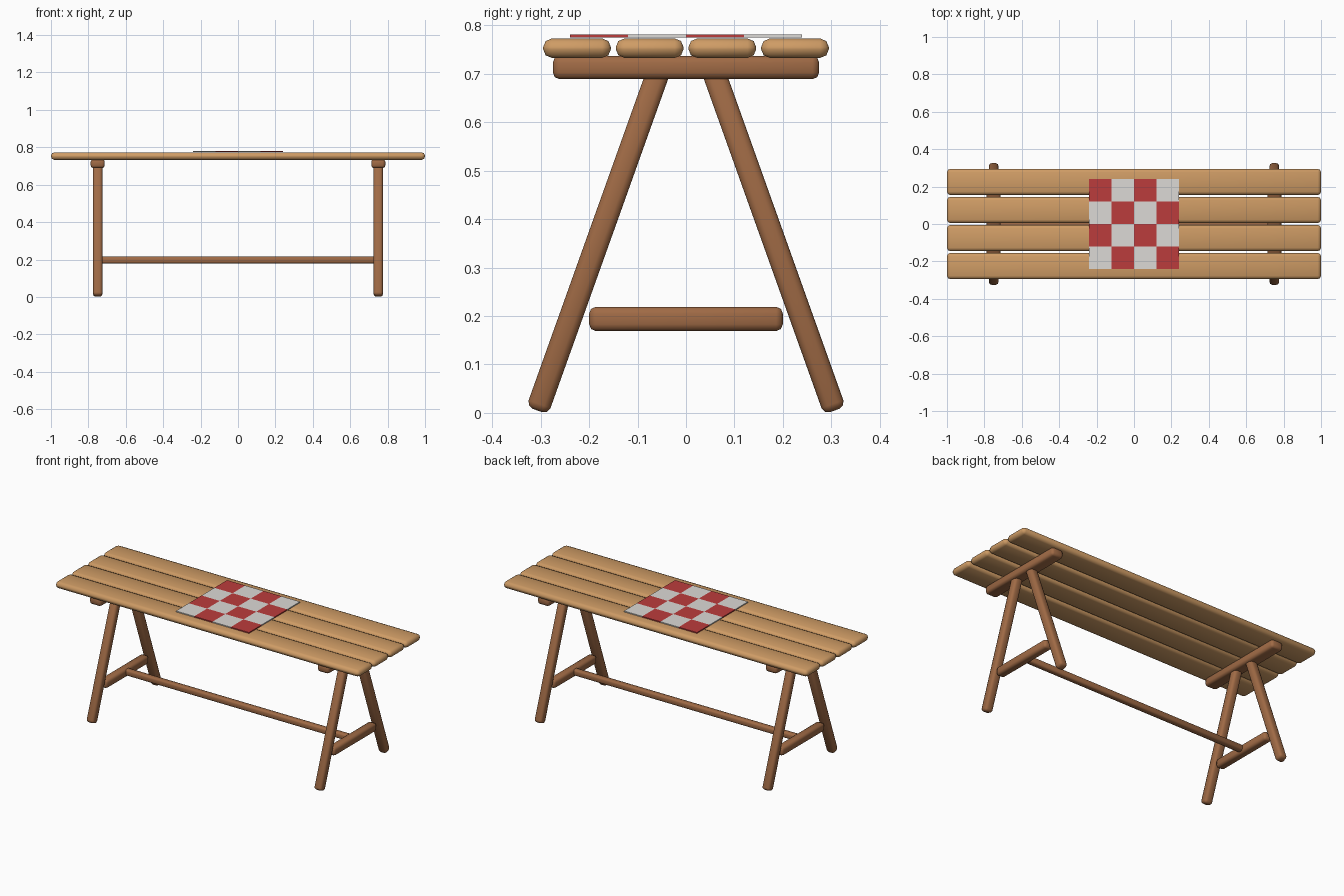
import bpy, bmesh
from math import atan2
from mathutils import Matrix, Vector

cube = bpy.data.objects.get("Cube")
if cube:
    bpy.data.objects.remove(cube, do_unlink=True)


def material(name, color):
    mat = bpy.data.materials.new(name)
    mat.use_nodes = True
    mat.diffuse_color = (*color, 1)
    mat.node_tree.nodes["Principled BSDF"].inputs["Base Color"].default_value = (*color, 1)
    return mat


light_wood = material("light wood", (0.62, 0.33, 0.13))
dark_wood = material("dark wood", (0.35, 0.145, 0.06))
red = material("red cloth", (0.50, 0.045, 0.045))
white = material("white cloth", (0.72, 0.70, 0.67))


def add_object(name, bm, mats):
    mesh = bpy.data.meshes.new(name)
    bm.to_mesh(mesh)
    bm.free()
    for mat in mats:
        mesh.materials.append(mat)
    obj = bpy.data.objects.new(name, mesh)
    bpy.context.collection.objects.link(obj)
    return obj


def timber(name, center, size, mat, bevel, tilt=0):
    """Softly shaded beam with rounded edges."""
    bm = bmesh.new()
    bmesh.ops.create_cube(bm, size=1, matrix=Matrix.Diagonal((*size, 1)))
    bmesh.ops.bevel(bm, geom=bm.edges[:], offset=bevel, segments=2,
                    profile=0.5, affect='EDGES', clamp_overlap=True)
    for face in bm.faces:
        face.smooth = True
    obj = add_object(name, bm, [mat])
    obj.location = center
    obj.rotation_euler.x = tilt
    return obj


# Table top planks
for i in range(4):
    timber(f"plank_{i + 1}", (0, (i - 1.5) * 0.15, 0.753),
           (2, 0.14, 0.04), light_wood, 0.018)

# Trestle at each end: top beam, two splayed legs, low rail
for side, x in (("right", -0.75), ("left", 0.75)):
    timber(f"{side}_top_beam", (x, 0, 0.713), (0.075, 0.55, 0.048), dark_wood, 0.014)
    timber(f"{side}_low_rail", (x, 0, 0.194), (0.05, 0.4, 0.05), dark_wood, 0.014)
    for end, s in (("front", -1), ("back", 1)):
        foot = Vector((x, s * 0.307, 0.005))
        head = Vector((x, s * 0.055, 0.71))
        axis = head - foot
        timber(f"{side}_{end}_leg", (foot + head) / 2, (0.05, 0.048, axis.length),
               dark_wood, 0.014, atan2(-axis.y, axis.z))

# Long stretcher joining the trestles
timber("stretcher", (0, 0, 0.197), (1.5, 0.036, 0.036), dark_wood, 0.01)

# Checkered cloth: a thin slab cut into a grid
bm = bmesh.new()
cells, half = 4, 0.24
bmesh.ops.create_grid(bm, x_segments=cells, y_segments=cells, size=half,
                      matrix=Matrix.Translation((0, 0, 0.775)))
top = bmesh.ops.extrude_face_region(bm, geom=bm.faces[:], use_keep_orig=True)
bmesh.ops.translate(bm, vec=(0, 0, 0.006),
                    verts=[v for v in top["geom"] if isinstance(v, bmesh.types.BMVert)])
bmesh.ops.recalc_face_normals(bm, faces=bm.faces[:])
step = 2 * half / cells
for face in bm.faces:
    c = face.calc_center_median() - face.normal * 0.003
    col, row = int((c.x + half) / step), int((c.y + half) / step)
    face.material_index = (col + row + 1) % 2 if cells % 2 else 1 - (col + row) % 2
add_object("checkered_cloth", bm, [red, white])
